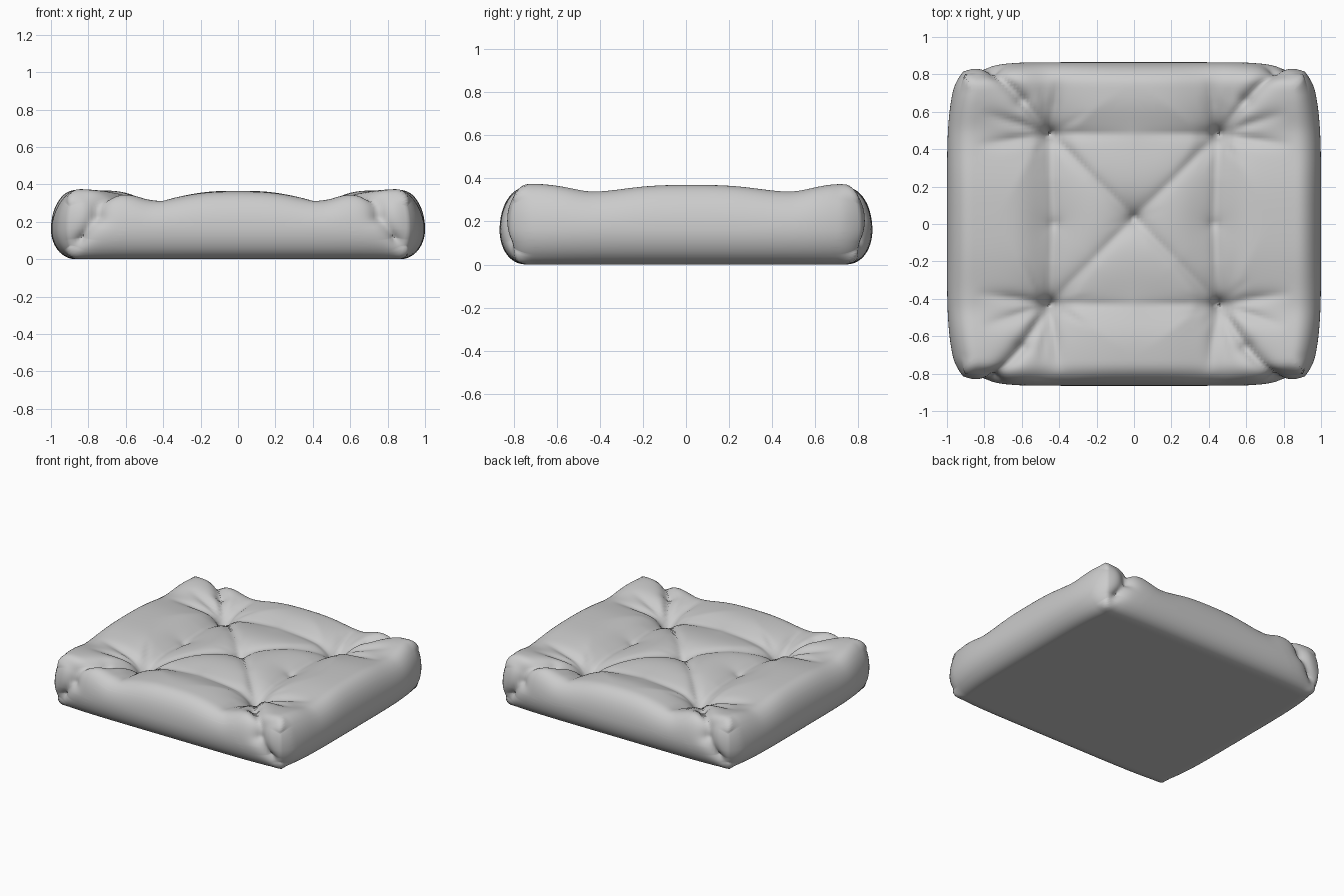
import bpy
import bmesh
import random
from math import exp, cos, sin, pi, sqrt, hypot
from mathutils import Vector

old = bpy.data.objects.get("Cube")
if old:
    bpy.data.objects.remove(old, do_unlink=True)
random.seed(4)

HALF_X, HALF_Y = 1.0, 0.865
ROUND = 0.13            # horizontal edge rounding
MID, UP, DOWN = 0.16, 0.21, 0.16   # widest height, rounding above and below
BACK, FRONT, SIDE = 0.48, -0.43, 0.45

# Tuft points pulled down by stitches
center = Vector((0, 0.03, 0.3))
tufts = [Vector((sx * SIDE, y, 0.3)) for sx in (-1, 1) for y in (FRONT, BACK)]
creases = []            # start, end, depth, width, strength at start, middle, end


def crease(a, b, depth, width, ends=(1, 0.7, 0)):
    creases.append((Vector(a), Vector(b), depth, width, ends))


# Long creases between tufts, each a sharp line in a soft valley
def long_crease(a, b, depth, middle):
    crease(a, b, depth, 0.025, (1, middle, 1))
    crease(a, b, depth, 0.08, (1, middle, 1))


for t in tufts:
    long_crease(center, t, 0.03, 0.7)
for s in (-1, 1):
    bend = Vector((s * (SIDE - 0.02), 0, 0.34))
    long_crease((s * SIDE, FRONT, 0.34), bend, 0.03, 0.8)
    long_crease(bend, (s * SIDE, BACK, 0.34), 0.03, 0.8)
for y in (FRONT, BACK):
    long_crease((-SIDE, y, 0.34), (SIDE, y, 0.34), 0.03, 0.3)

# Folds that wrap each corner, and puckers around each tuft
for t in tufts:
    sx = 1 if t.x > 0 else -1
    sy = 1 if t.y > 0 else -1
    path = [t, Vector((sx * 0.6, sy * 0.66, 0.35)),
            Vector((sx * 0.75, sy * 0.83, 0.24)), Vector((sx * 0.9, sy * 0.84, 0.02))]
    for a, b, depth in zip(path, path[1:], (0.045, 0.055, 0.05)):
        crease(a, b, depth, 0.03, (1, 1, 1))
    crease(t, (sx * 0.85, t.y - sy * 0.06, 0.36), 0.045, 0.03)
    crease(t, (sx * 0.82, t.y + sy * 0.12, 0.36), 0.04, 0.03)
    crease(t, (sx * 0.4, sy * 0.8, 0.36), 0.045, 0.03)
    crease(t, (sx * 0.5, sy * 0.76, 0.36), 0.03, 0.02)
    start = random.uniform(0, pi)
    for k in range(9):
        turn = start + k * 2 * pi / 9 + random.uniform(-0.2, 0.2)
        way = Vector((cos(turn), sin(turn), 0))
        crease(t, t + way * random.uniform(0.15, 0.32), 0.022, 0.016)
for k in range(8):
    turn = k * pi / 4 + 0.3
    crease(center, center + Vector((cos(turn), sin(turn), 0)) * 0.2, 0.015, 0.018)


def fold_depth(p, upper):
    # On the top, distance is measured in plan
    total = 0
    squash = Vector((1, 1, 1 - upper))
    for a, b, depth, width, (s0, s1, s2) in creases:
        ab, ap = (b - a) * squash, (p - a) * squash
        t = min(1, max(0, ap.dot(ab) / ab.length_squared))
        d = hypot((ap - ab * t).length, 0.012) - 0.012
        if d < 5 * width:
            k = s0 + (s1 - s0) * 2 * t if t < 0.5 else s1 + (s2 - s1) * (2 * t - 1)
            total += (depth * k * exp(-d / width)) ** 2
    return sqrt(total)


def bell(d, width):
    return exp(-(d / width) ** 2)


def clamp(v, lim):
    return max(-lim, min(lim, v))


def valley(d, outer):
    # Gentle slope towards the middle panel, steeper outside it
    return bell(d, outer if d > 0 else 0.2)


def cushion_point(u, v, w):
    # Rounded slab with bowed sides, squarer at the corners and along front and back
    raw = Vector((u * HALF_X, v * HALF_Y, w * ROUND))
    core = Vector((clamp(raw.x, HALF_X - ROUND), clamp(raw.y, HALF_Y - ROUND), 0))
    out = (raw - core).normalized()
    hx, hy = abs(out.x), abs(out.y)
    reach = hypot(hx, hy)
    spread = 1
    if reach > 0:
        corner = min(hx, hy) / max(hx, hy)
        square = 1 + 0.6 * (reach / max(hx, hy) - 1)
        spread = square * reach ** (-0.15 * hy / reach - 0.25 * corner)
    p = core + out * ROUND
    p.x = core.x + out.x * ROUND * spread
    p.y = core.y + out.y * ROUND * spread
    p.z = MID + out.z * (UP if out.z > 0 else DOWN)
    p.x *= 1 - 0.07 * abs(v) ** 5
    p.y *= 1 - 0.04 * abs(u) ** 6
    if p.z < 0.02:
        return p
    # Soft valleys and deep tuft pits
    upper = max(0, out.z)
    row = max(valley(p.y - BACK, 0.13), valley(FRONT - p.y, 0.13))
    col = valley(abs(p.x) - SIDE, 0.12)
    dip = max(0.03 * row, 0.045 * col)
    for t in tufts + [center]:
        r = (p.xy - t.xy).length
        dip += (0.03 if t is center else 0.055) * exp(-r / 0.1)
    # Corner ears, with lower edges between them
    ear = bell(abs(p.x) - 0.84, 0.13) * bell(abs(p.y) - 0.76, 0.13)
    edge = bell(abs(p.y) - HALF_Y, 0.15) * bell(p.x, 0.6)
    p.z += upper * (0.008 * ear - dip - 0.015 * edge)
    fade = min(1, p.z / 0.1)
    return p - out * (fold_depth(p, upper) * fade)


# Cushion body
bm = bmesh.new()
bmesh.ops.create_cube(bm, size=2)
bmesh.ops.subdivide_edges(bm, edges=bm.edges[:], cuts=99, use_grid_fill=True)
for vert in bm.verts:
    vert.co = cushion_point(*vert.co)
bmesh.ops.recalc_face_normals(bm, faces=bm.faces[:])
mesh = bpy.data.meshes.new("cushion")
bm.to_mesh(mesh)
bm.free()
cushion = bpy.data.objects.new("cushion", mesh)
bpy.context.collection.objects.link(cushion)

# Plain fabric
fabric = bpy.data.materials.new("light grey fabric")
fabric.use_nodes = True
grey = (0.6, 0.6, 0.6, 1)
fabric.diffuse_color = grey
fabric.node_tree.nodes["Principled BSDF"].inputs["Base Color"].default_value = grey
mesh.materials.append(fabric)

bpy.context.view_layer.objects.active = cushion
cushion.select_set(True)
bpy.ops.object.shade_smooth_by_angle(angle=pi / 3)
